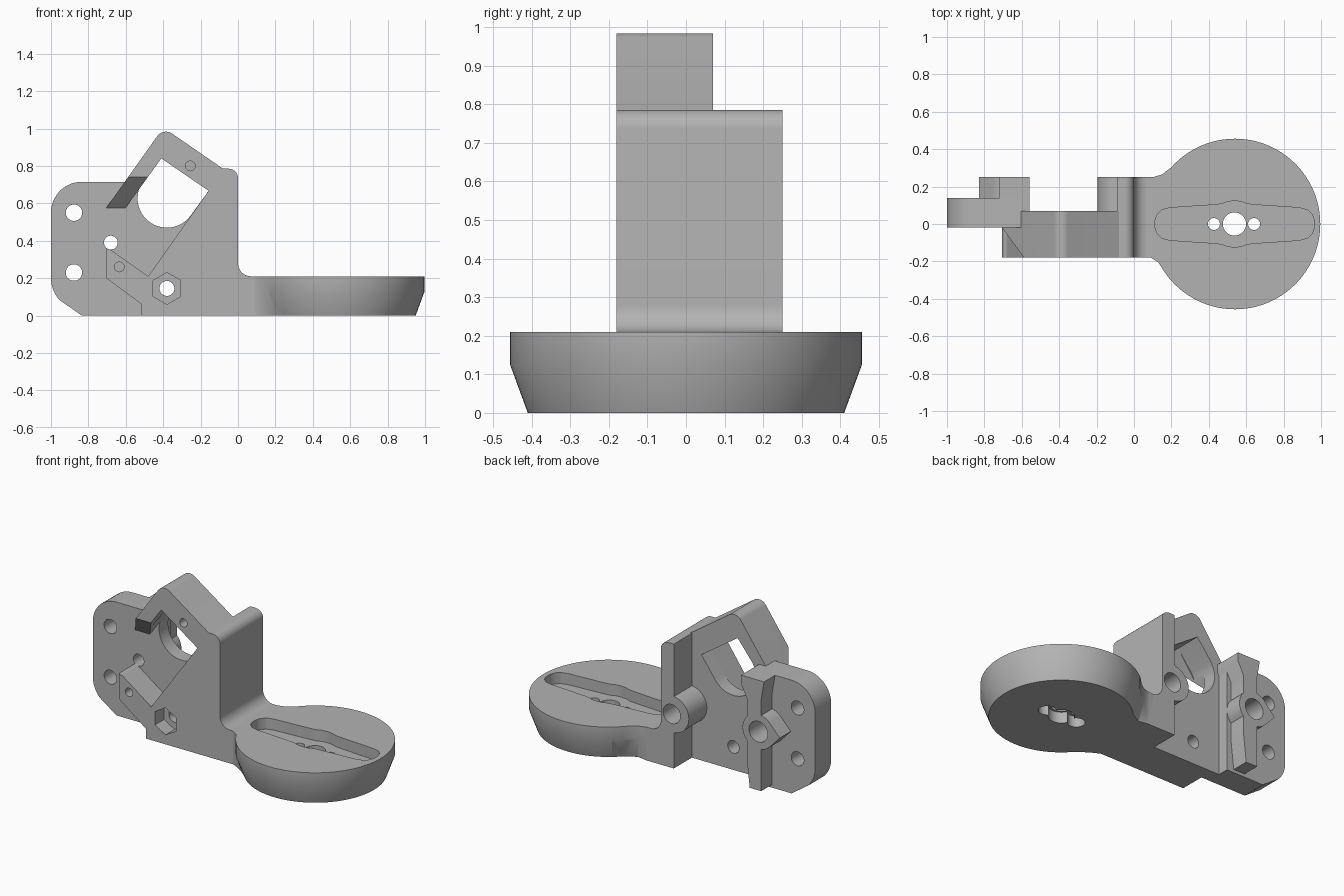
import bpy, bmesh
from math import pi, cos, sin

if "Cube" in bpy.data.objects:
    bpy.data.objects.remove(bpy.data.objects["Cube"])

grey = bpy.data.materials.new("plain grey")
grey.use_nodes = True
COLOUR = (0.45, 0.45, 0.45, 1)
grey.diffuse_color = COLOUR
grey.node_tree.nodes["Principled BSDF"].inputs["Base Color"].default_value = COLOUR


def loft(name, rings):
    """Solid through matching rings of points, capped at both ends."""
    bm = bmesh.new()
    loops = [[bm.verts.new(p) for p in ring] for ring in rings]
    n = len(loops[0])
    for a, b in zip(loops, loops[1:]):
        for i in range(n):
            j = (i + 1) % n
            bm.faces.new((a[i], a[j], b[j], b[i]))
    bm.faces.new(loops[0])
    bm.faces.new(loops[-1][::-1])
    bmesh.ops.recalc_face_normals(bm, faces=bm.faces)
    mesh = bpy.data.meshes.new(name)
    bm.to_mesh(mesh)
    bm.free()
    mesh.materials.append(grey)
    obj = bpy.data.objects.new(name, mesh)
    bpy.context.collection.objects.link(obj)
    return obj


def at_y(pts, y):
    return [(x, y, z) for x, z in pts]


def at_z(pts, z):
    return [(x, y, z) for x, y in pts]


def plate(name, pts, y0, y1):
    return loft(name, [at_y(pts, y0), at_y(pts, y1)])


def slab(name, pts, z0, z1):
    return loft(name, [at_z(pts, z0), at_z(pts, z1)])


def arc(cx, cy, r, start=0, end=360, n=32):
    """Arc in degrees; a full turn leaves out the repeated end point."""
    span = n if end - start == 360 else n - 1
    return [(cx + r * cos((start + (end - start) * i / span) * pi / 180),
             cy + r * sin((start + (end - start) * i / span) * pi / 180)) for i in range(n)]


def boolean(obj, other, mode='DIFFERENCE'):
    mod = obj.modifiers.new("cut", 'BOOLEAN')
    mod.operation, mod.solver, mod.object = mode, 'EXACT', other
    bpy.context.view_layer.objects.active = obj
    bpy.ops.object.modifier_apply(modifier=mod.name)
    bpy.data.objects.remove(other)


def drill(obj, x, z, r, y0, y1, n=32, turn=0):
    boolean(obj, plate("drill", arc(x, z, r, turn, turn + 360, n), y0, y1))


FRONT, BACK, FLOOR, REAR = -0.18, 0.07, -0.02, 0.25

# Main plate: tilted frame on top, lower lug at the left
outline = ([(-0.515, 0), (-0.02, 0), (-0.02, 0.76), (-0.08, 0.785)]
           + arc(-0.385, 0.925, 0.058, 56, 144, 10)
           + [(-0.705, 0.575), (-0.705, 0.2), (-0.515, 0.06)])
main = plate("main_plate", outline, FRONT, BACK)

# Tilted rectangular pocket and the sloped opening on its left
pocket = [(-0.41, 0.84), (-0.157, 0.667), (-0.48, 0.21), (-0.735, 0.39)]
boolean(main, plate("pocket", pocket, -0.3, FLOOR))
boolean(main, loft("side_opening", [
    at_y([(-0.735, 0.39), (-0.392, 0.863), (-0.9, 0.863), (-0.9, 0.507)], -0.3),
    at_y([(-0.735, 0.39), (-0.6, 0.575), (-0.9, 0.575), (-0.9, 0.507)], FLOOR)]))

# Window through the pocket floor, round at its lower end
window = [(-0.157, 0.667), (-0.41, 0.84)] + arc(-0.38, 0.627, 0.157, 145, 325, 28)
boolean(main, plate("window", window, -0.1, 0.2))

# Nut recess and screw holes
drill(main, -0.38, 0.145, 0.085, -0.3, -0.09, 6, 30)
drill(main, -0.38, 0.145, 0.04, -0.3, 0.3)
drill(main, -0.255, 0.8, 0.026, -0.3, 0)
drill(main, -0.635, 0.26, 0.026, -0.3, 0)
drill(main, -0.68, 0.39, 0.037, -0.3, 0.3)

# Side flange with two mounting holes
flange_shape = ([(-0.57, 0), (-0.57, 0.715)]
                + arc(-0.835, 0.55, 0.165, 90, 180, 14)
                + arc(-0.83, 0.2, 0.17, 180, 225, 8) + [(-0.835, 0)])
flange = plate("side_flange", flange_shape, FLOOR, 0.14)
for z in (0.23, 0.55):
    drill(flange, -0.877, z, 0.044, -0.3, 0.3)

# Web joining flange and plate
web = plate("flange_web", [(-0.6, 0), (-0.5, 0), (-0.5, 0.3), (-0.6, 0.3)], FLOOR, BACK)

# Rear rib on the flange, with a round boss drawn to a point
rib = plate("rear_rib", [(-0.7, 0.02), (-0.62, 0.02), (-0.6, 0.2), (-0.6, 0.58),
                         (-0.56, 0.66), (-0.56, 0.715), (-0.72, 0.715), (-0.7, 0.6)],
            0.05, REAR)
boss = plate("rib_boss", [(-0.83, 0.39)] + arc(-0.68, 0.39, 0.11, -137, 137, 28), 0.05, REAR)
boolean(rib, boss, 'UNION')
for part in (flange, rib):
    drill(part, -0.68, 0.39, 0.037, -0.3, 0.3)
    drill(part, -0.68, 0.39, 0.065, 0.1, 0.3)

# Upright wall running into the base arm
wall_shape = ([(-0.09, 0), (0.1, 0), (0.1, 0.21)]
              + arc(0.07, 0.28, 0.07, 270, 180, 12)
              + arc(-0.05, 0.735, 0.05, 0, 90, 10) + [(-0.09, 0.785)])
wall = plate("upright_wall", wall_shape, FRONT, REAR)
round_boss = [(min(x, -0.002), z) for x, z in arc(-0.08, 0.34, 0.115)]
boolean(wall, plate("wall_boss", round_boss, 0.05, REAR), 'UNION')
drill(wall, -0.075, 0.34, 0.06, 0.1, 0.3)

# Round base with tapered foot, and the flared arm leading to it
CX, R = 0.54, 0.456
base = loft("round_base", [at_z(arc(CX, 0, r, n=96), z)
                           for r, z in ((0.41, 0), (R, 0.125), (R, 0.21))])
flare = [(0.05, 0.25), (0.1, 0.25), (0.15, 0.265), (0.2, 0.303), (0.26, 0.361),
         (0.45, 0.2), (0.45, -0.2), (0.23, -0.334), (0.165, -0.26), (0.13, -0.205),
         (0.09, -0.18), (0.05, -0.18)]
foot = [(x + max(0, x - 0.08) * 0.25, y * (0.9 if abs(y) > 0.255 else 1)) for x, y in flare]
arm = loft("base_arm", [at_z(foot, 0), at_z(flare, 0.125), at_z(flare, 0.21)])
boolean(base, arm, 'UNION')

# Cross-bar slot in the top of the base
side = [(-0.425, 0.02), (-0.415, 0.05), (-0.39, 0.075), (-0.345, 0.087),
        (-0.12, 0.102), (-0.07, 0.107), (-0.035, 0.12)]
half = side + [(0, 0.124)] + [(-x, y) for x, y in side[::-1]]
slot = [(CX - 0.002 + x, y) for x, y in half + [(-x, -y) for x, y in half]]
boolean(base, slab("slot", slot, 0.14, 0.3))

# Centre and side holes, widened underneath
for dx, r, wide in ((0, 0.062, 0.075), (-0.11, 0.032, 0.05), (0.105, 0.032, 0.05)):
    boolean(base, slab("bore", arc(CX - 0.003 + dx, 0, r), -0.1, 0.3))
    boolean(base, slab("counterbore", arc(CX - 0.003 + dx, 0, wide), -0.1, 0.07))

# Smooth the curved faces, keep the edges sharp
for obj in (main, flange, web, rib, wall, base):
    bpy.ops.object.select_all(action='DESELECT')
    obj.select_set(True)
    bpy.context.view_layer.objects.active = obj
    bpy.ops.object.shade_smooth_by_angle(angle=0.5)
